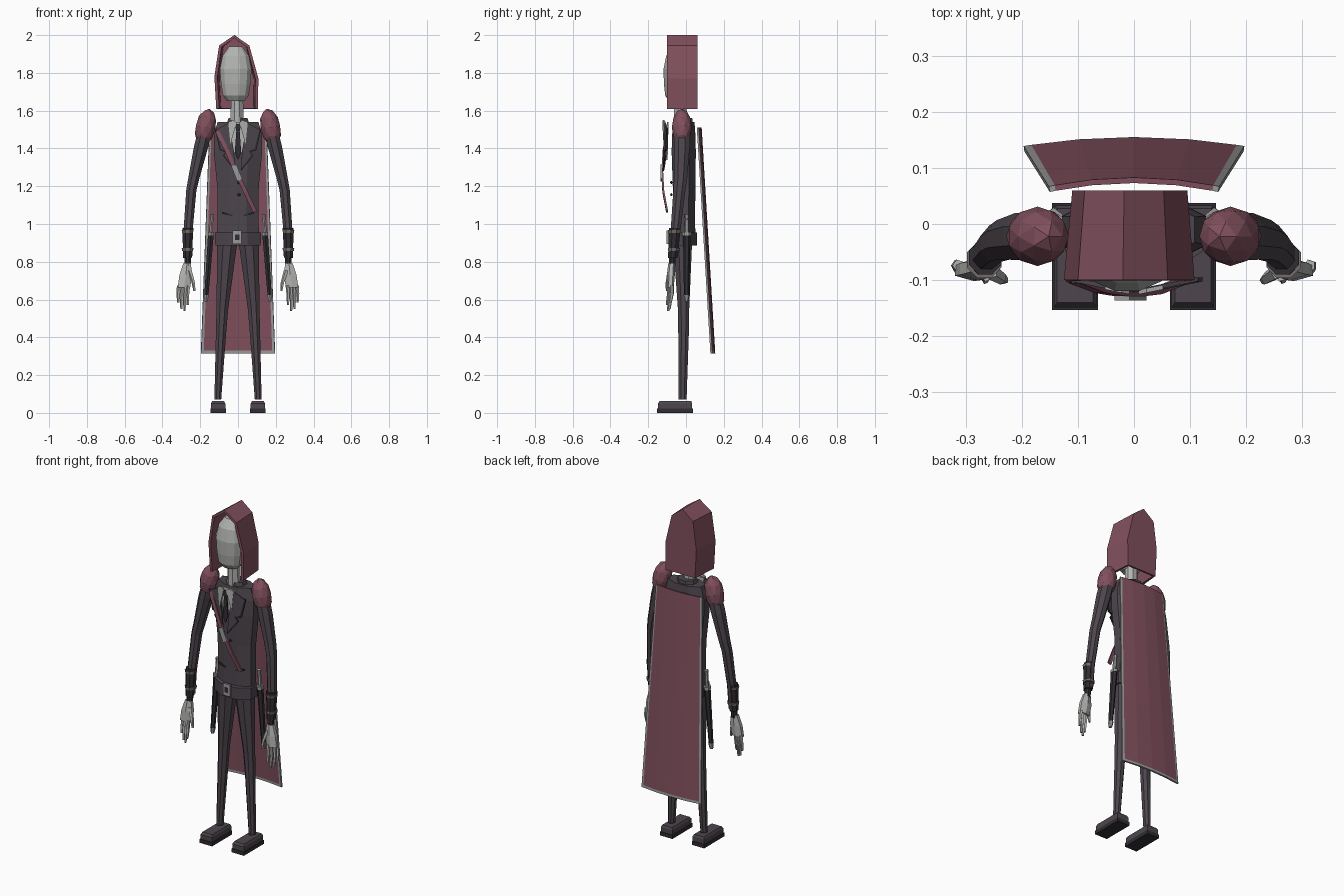
import bpy, bmesh, math
from mathutils import Matrix

cube = bpy.data.objects.get("Cube")
if cube:
    bpy.data.objects.remove(cube)


def material(name, r, g, b):
    m = bpy.data.materials.new(name)
    m.use_nodes = True
    m.diffuse_color = (r, g, b, 1)
    m.node_tree.nodes["Principled BSDF"].inputs["Base Color"].default_value = (r, g, b, 1)
    return m


RED = material("maroon cloth", .22, .08, .11)
SUIT = material("charcoal suit", .075, .062, .075)
DARK = material("near black", .03, .026, .032)
PALE = material("pale skin", .45, .46, .44)
METAL = material("grey metal", .33, .33, .33)
BAND = material("taupe band", .17, .15, .14)
SIDES = ((1, "left"), (-1, "right"))


def add(name, bm, *mats):
    bmesh.ops.recalc_face_normals(bm, faces=bm.faces)
    me = bpy.data.meshes.new(name)
    bm.to_mesh(me)
    bm.free()
    for m in mats:
        me.materials.append(m)
    ob = bpy.data.objects.new(name, me)
    bpy.context.collection.objects.link(ob)
    return ob


def loft(name, mat, rings, n=8):
    """Stack of level rings (x, y, z, half width, half depth)."""
    bm = bmesh.new()
    k = 1 / math.cos(math.pi / n)
    loops = []
    for x, y, z, rx, ry in rings:
        angles = [(i + .5) * math.tau / n for i in range(n)]
        loops.append([bm.verts.new((x + rx * k * math.cos(a), y + ry * k * math.sin(a), z)) for a in angles])
    for a, b in zip(loops, loops[1:]):
        for i in range(n):
            j = (i + 1) % n
            bm.faces.new((a[i], a[j], b[j], b[i]))
    bm.faces.new(loops[0])
    bm.faces.new(loops[-1])
    return add(name, bm, mat)


def plate(name, mat, pts, y, bend=0, t=.008):
    """Flat outline in x and z, swept back along y at the sides."""
    bm = bmesh.new()
    front = [bm.verts.new((x, y + bend * abs(x), z)) for x, z in pts]
    back = [bm.verts.new((v.co.x, v.co.y + t, v.co.z)) for v in front]
    bm.faces.new(front)
    bm.faces.new(back)
    for i in range(len(pts)):
        j = (i + 1) % len(pts)
        bm.faces.new((front[i], front[j], back[j], back[i]))
    return add(name, bm, mat)


def ellipsoid(name, mat, centre, size, tilt=0):
    bm = bmesh.new()
    bmesh.ops.create_icosphere(bm, subdivisions=2, radius=1, matrix=Matrix.Translation(centre)
                               @ Matrix.Rotation(tilt, 4, 'Y') @ Matrix.Diagonal((*size, 1)))
    return add(name, bm, mat)


def thicken(ob, t, offset=-1):
    mod = ob.modifiers.new("thickness", 'SOLIDIFY')
    mod.thickness, mod.offset = t, offset


# Hood: open at the front and bottom
outline = [(-.115, 1.61), (-.125, 1.78), (-.1, 1.945), (-.02, 2), (.06, 1.945), (.108, 1.77), (.105, 1.61)]
bm = bmesh.new()
front = [bm.verts.new((x, -.1, z)) for x, z in outline]
rear = [bm.verts.new((x * .88, .06, z)) for x, z in outline]
for i in range(len(outline) - 1):
    bm.faces.new((front[i], front[i + 1], rear[i + 1], rear[i]))
bm.faces.new(rear)
hood = add("hood", bm, RED)
if hood.data.polygons[-1].normal.y < 0:
    hood.data.flip_normals()
thicken(hood, .016)

# Head and neck
loft("head", PALE, [(-.012, -.05, 1.65, .045, .04), (-.012, -.055, 1.68, .068, .055),
                    (-.012, -.055, 1.74, .078, .062), (-.012, -.055, 1.82, .084, .064),
                    (-.012, -.05, 1.89, .07, .055), (-.012, -.045, 1.94, .035, .03)], 12)
loft("neck", PALE, [(-.005, -.03, 1.5, .036, .034), (-.005, -.03, 1.67, .032, .032)])

# Jacket body, collar and belt
loft("jacket", SUIT, [(0, -.01, .9, .112, .06), (0, -.01, 1.05, .108, .058), (0, -.01, 1.2, .11, .06),
                      (0, -.012, 1.38, .128, .064), (0, -.012, 1.47, .128, .062), (0, -.01, 1.54, .108, .055)])
loft("jacket_collar", SUIT, [(0, -.015, 1.53, .06, .05), (0, -.012, 1.56, .05, .045)])
loft("belt", SUIT, [(0, -.018, .885, .12, .075), (0, -.018, .955, .122, .075)])
loft("belt_buckle", METAL, [(-.005, -.096, .895, .024, .006), (-.005, -.096, .965, .024, .006)], 4)
loft("buckle_centre", DARK, [(-.005, -.1, .915, .012, .004), (-.005, -.1, .945, .012, .004)], 4)

# Shirt, tie, lapels and pockets
plate("shirt", PALE, [(-.055, 1.54), (.055, 1.54), (.02, 1.38), (0, 1.34), (-.02, 1.38)], -.106, .1)
plate("tie", DARK, [(-.016, 1.53), (.016, 1.53), (.009, 1.49), (.017, 1.38), (0, 1.34), (-.017, 1.38),
                    (-.009, 1.49)], -.12)
lapel = [(.05, 1.535), (.115, 1.5), (.09, 1.395), (.062, 1.385), (.075, 1.365), (.015, 1.29), (.022, 1.39)]
wing = [(.008, 1.535), (.022, 1.55), (.052, 1.54), (.04, 1.42)]
for s, side in SIDES:
    plate(side + "_lapel", SUIT, [(s * x, z) for x, z in lapel], -.125, .2)
    plate(side + "_lapel_edge", DARK, [(s * x, z) for x, z in
          ((.115, 1.505), (.122, 1.5), (.096, 1.39), (.066, 1.381), (.08, 1.362), (.015, 1.28), (.015, 1.29),
           (.072, 1.365), (.056, 1.388), (.088, 1.398))], -.127, .2)
    plate(side + "_collar_wing", PALE, [(s * x, z) for x, z in wing], -.127, .2)
    plate(side + "_pocket", DARK, [(s * x, z) for x, z in
          ((.03, 1.04), (.085, 1.055), (.085, 1.065), (.03, 1.05))], -.073, .05)
for i, z in enumerate((1.22, 1.155)):
    ellipsoid(f"button_{i + 1}", DARK, (.005, -.078, z), (.008, .006, .008))

# Chest strap, arched forward in the middle
bm = bmesh.new()
path = [(-.108, -.1, 1.49), (-.06, -.118, 1.39), (-.01, -.126, 1.275), (.04, -.12, 1.17), (.09, -.1, 1.065)]
edges = [[bm.verts.new((x + d, y, z + d * .45)) for d in (-.01, .01)] for x, y, z in path]
for a, b in zip(edges, edges[1:]):
    bm.faces.new((a[0], a[1], b[1], b[0]))
thicken(add("chest_strap", bm, RED), .01, 0)
plate("strap_buckle", METAL, [(-.035, 1.305), (-.008, 1.315), (.022, 1.24), (-.004, 1.225)], -.136)

# Cape: flared, bowed sheet with a trim along the sides and hem
bm = bmesh.new()
cols = [-1, -.93, -.5, 0, .5, .93, 1]
levels = [0, .012, .35, .7, 1]
grid = [[bm.verts.new((u * (.196 - .045 * t), .15 - .072 * t - .016 * u * u, .315 + 1.195 * t)) for u in cols]
        for t in levels]
for j in range(len(levels) - 1):
    for i in range(len(cols) - 1):
        f = bm.faces.new((grid[j][i], grid[j][i + 1], grid[j + 1][i + 1], grid[j + 1][i]))
        f.material_index = int(j == 0 or i in (0, len(cols) - 2))
thicken(add("cape", bm, RED, METAL), .01, 0)

for s, side in SIDES:
    # Legs and shoes
    loft(side + "_leg", SUIT, [(s * .107, -.018, .07, .018, .021), (s * .09, -.013, .42, .027, .028),
                               (s * .083, -.013, .55, .031, .03), (s * .057, -.018, .9, .053, .05)])
    loft(side + "_sole", DARK, [(s * .105, -.058, 0, .041, .095), (s * .105, -.058, .022, .041, .095)], 4)
    loft(side + "_shoe", SUIT, [(s * .105, -.058, .022, .038, .091), (s * .105, -.058, .05, .038, .091),
                                (s * .105, -.056, .062, .032, .084)], 4)

    # Shoulder pad, sleeve and forearm bracer
    ellipsoid(side + "_shoulder_pad", RED, (s * .172, -.022, 1.512), (.054, .053, .1), -s * .2)
    loft(side + "_sleeve", SUIT, [(s * .262, -.065, .83, .02, .022), (s * .264, -.055, .97, .024, .026),
                                  (s * .247, -.035, 1.18, .027, .032), (s * .232, -.028, 1.25, .03, .035),
                                  (s * .195, -.022, 1.41, .038, .042), (s * .17, -.02, 1.52, .035, .04)])
    loft(side + "_bracer", DARK, [(s * .268, -.07, .82, .023, .025), (s * .265, -.06, .98, .029, .03)])
    for i, z in enumerate((.865, .96)):
        loft(f"{side}_bracer_band_{i + 1}", BAND, [(s * .267, -.064, z - .007, .029, .031),
                                                  (s * .267, -.064, z + .007, .031, .032)])

    # Hand: palm, four fingers and thumb
    loft(side + "_wrist", DARK, [(s * .268, -.074, .775, .017, .017), (s * .265, -.072, .83, .017, .017)])
    loft(side + "_palm", PALE, [(s * .286, -.083, .665, .033, .016), (s * .276, -.08, .73, .034, .018),
                                (s * .27, -.076, .79, .02, .016)], 6)
    for i, drop in enumerate((.1, .13, .12, .085)):
        x, y = .262 + i * .017, -.092 + i * .006
        loft(f"{side}_finger_{i + 1}", PALE, [(s * (x + .003), y - .008, .67 - drop, .005, .006),
                                             (s * (x + .004), y, .67 - drop * .45, .0075, .008),
                                             (s * x, y, .675, .0085, .009)], 5)
    loft(side + "_thumb", PALE, [(s * .23, -.1, .645, .005, .006), (s * .236, -.097, .69, .008, .009),
                                 (s * .256, -.084, .755, .011, .012)], 5)

    # Sheathed dagger hanging at the hip
    loft(side + "_dagger_grip", METAL, [(s * .143, .004, .955, .009, .01), (s * .138, .004, 1.03, .008, .009),
                                        (s * .136, .004, 1.05, .011, .012)], 6)
    loft(side + "_dagger_guard", METAL, [(s * .144, .004, .94, .016, .022), (s * .143, .004, .957, .016, .022)], 6)
    loft(side + "_dagger_sheath", DARK, [(s * .168, .003, .615, .011, .012), (s * .144, .004, .94, .015, .017)], 6)
    loft(side + "_sheath_tip", METAL, [(s * .17, .003, .59, .008, .009), (s * .167, .003, .625, .013, .014)], 6)
